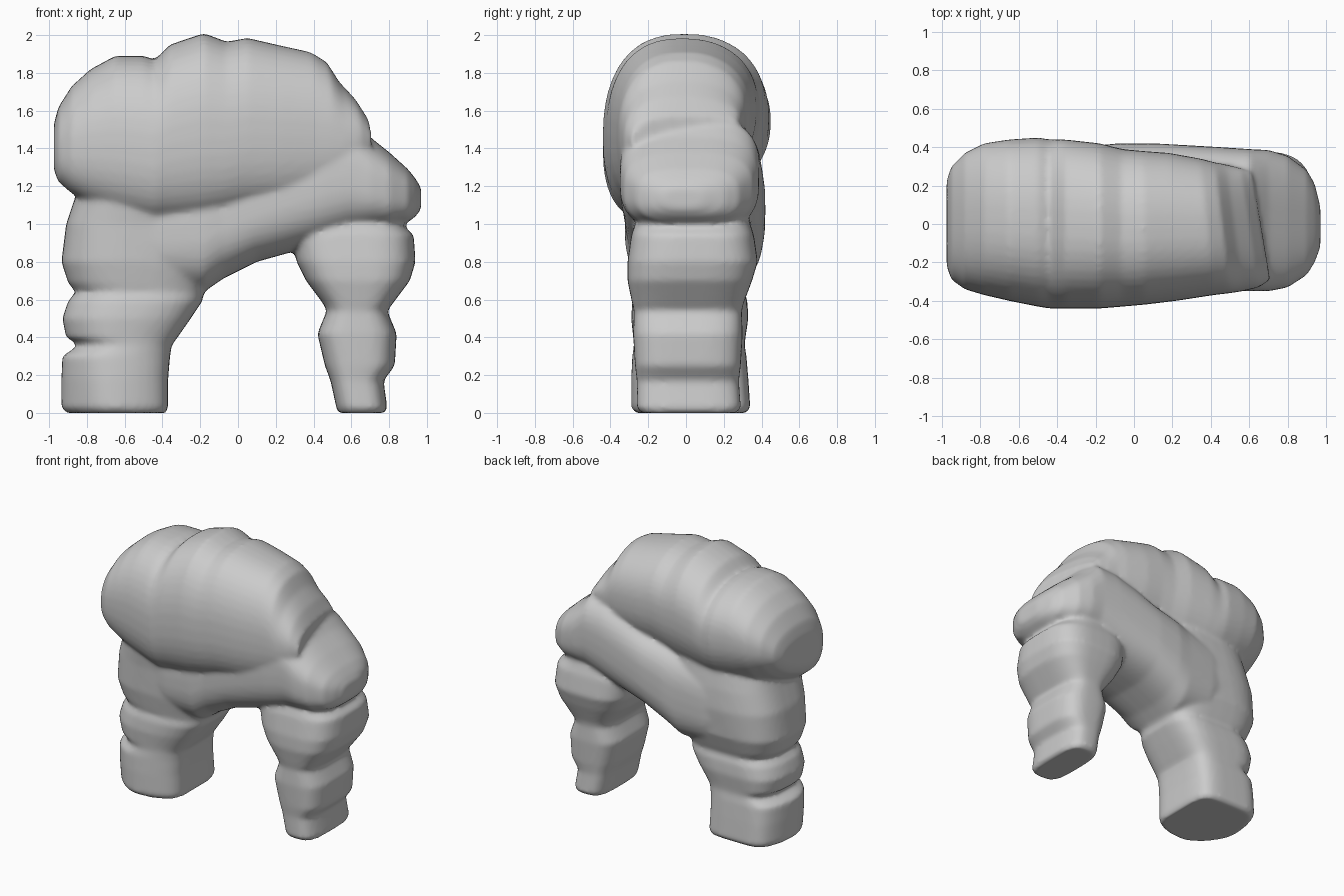
import bpy, bmesh, math

bm = bmesh.new()


def loft(rows, along_x, p, shear=0.0, skew=0.0, warp=0.0, n=48):
    """Skin superellipse rings. Row: (t, a0, a1, y0, y1); t is x (a is z) or t is z (a is x).
    warp sharpens the (+a, +y) corner and rounds the opposite one, fading with t."""
    rings = []
    for t, a0, a1, y0, y1 in rows:
        ring = []
        w = warp * max(0, 1 - t)
        for i in range(n):
            ang = 2 * math.pi * i / n
            c, s = math.cos(ang), math.sin(ang)
            e = 2 / (p * math.exp(w * (c + s) / 1.414))
            u = math.copysign(abs(c) ** e, c)
            v = math.copysign(abs(s) ** e, s)
            a = (a0 + a1) / 2 + (a1 - a0) / 2 * v
            y = (y0 + y1) / 2 + (y1 - y0) / 2 * u
            if along_x:
                x = t - skew * y * max(0, t)
                co = (x, y, a + shear * y * (1 - v) / 2)
            else:
                co = (a, y, t)
            ring.append(bm.verts.new(co))
        rings.append(ring)
    faces = [bm.faces.new(rings[0]), bm.faces.new(rings[-1])]
    for r, q in zip(rings, rings[1:]):
        for i in range(n):
            j = (i + 1) % n
            faces.append(bm.faces.new((r[i], r[j], q[j], q[i])))
    bmesh.ops.recalc_face_normals(bm, faces=faces)


# wide left leg: stacked slabs with pinched seams
loft([(0.0, -.91, -.38, -.27, .32), (.03, -.935, -.37, -.29, .34),
      (.18, -.935, -.37, -.29, .33), (.30, -.93, -.36, -.285, .32),
      (.36, -.84, -.35, -.275, .31), (.40, -.91, -.32, -.28, .315),
      (.50, -.93, -.25, -.29, .33), (.59, -.90, -.19, -.285, .325),
      (.64, -.86, -.18, -.27, .31), (.69, -.90, -.16, -.28, .33),
      (.80, -.935, -.10, -.30, .37), (1.0, -.91, 0, -.31, .39),
      (1.15, -.86, 0, -.33, .38), (1.4, -.78, 0, -.30, .34)],
     False, 3.0, warp=.55)

# slim right leg
loft([(0.0, .53, .78, -.24, .27), (.03, .52, .79, -.26, .29),
      (.17, .49, .77, -.26, .28), (.25, .46, .83, -.27, .29),
      (.42, .42, .84, -.28, .30), (.54, .47, .79, -.275, .295),
      (.58, .45, .82, -.285, .305), (.70, .36, .91, -.31, .35),
      (.80, .31, .94, -.31, .38), (.94, .28, .93, -.29, .36),
      (1.0, .32, .87, -.27, .34), (1.08, .36, .84, -.25, .32)], False, 3.2)

# sloping span that joins the legs
loft([(-.80, .85, 1.2, -.22, .28), (-.62, .72, 1.3, -.29, .36),
      (-.40, .64, 1.32, -.315, .395),
      (-.18, .64, 1.36, -.325, .41), (-.08, .71, 1.38, -.32, .42),
      (.10, .80, 1.42, -.33, .42), (.28, .85, 1.5, -.34, .41),
      (.45, .90, 1.56, -.35, .40), (.60, .95, 1.57, -.35, .39),
      (.70, .97, 1.46, -.35, .385), (.80, .98, 1.38, -.33, .355),
      (.90, 1.01, 1.29, -.265, .28), (.94, 1.04, 1.24, -.20, .21),
      (.97, 1.08, 1.19, -.12, .09)], True, 2.9)

# large boulder on top, leaning lower at the front
loft([(-.975, 1.31, 1.53, -.22, .23), (-.95, 1.25, 1.62, -.29, .30),
      (-.88, 1.19, 1.73, -.34, .37), (-.78, 1.13, 1.82, -.37, .42),
      (-.65, 1.08, 1.89, -.40, .44), (-.50, 1.05, 1.89, -.43, .45),
      (-.44, 1.045, 1.87, -.44, .44), (-.36, 1.045, 1.95, -.44, .44),
      (-.18, 1.06, 2.01, -.44, .42), (-.06, 1.09, 1.965, -.43, .39),
      (.05, 1.11, 1.985, -.42, .38), (.20, 1.12, 1.95, -.40, .37),
      (.38, 1.14, 1.91, -.37, .34), (.46, 1.18, 1.86, -.36, .32),
      (.52, 1.23, 1.76, -.35, .31), (.60, 1.33, 1.67, -.33, .29),
      (.66, 1.41, 1.57, -.29, .27)], True, 2.35, shear=.33, skew=.25)

mesh = bpy.data.meshes.new("rock_arch")
bm.to_mesh(mesh)
bm.free()
arch = bpy.data.objects.new("rock_arch", mesh)
bpy.context.collection.objects.link(arch)

# fuse the stones into one skin and soften it
fuse = arch.modifiers.new("fuse", 'REMESH')
fuse.mode = 'VOXEL'
fuse.voxel_size = 0.016
fuse.use_smooth_shade = True
soften = arch.modifiers.new("soften", 'SMOOTH')
soften.factor = 0.5
soften.iterations = 6
